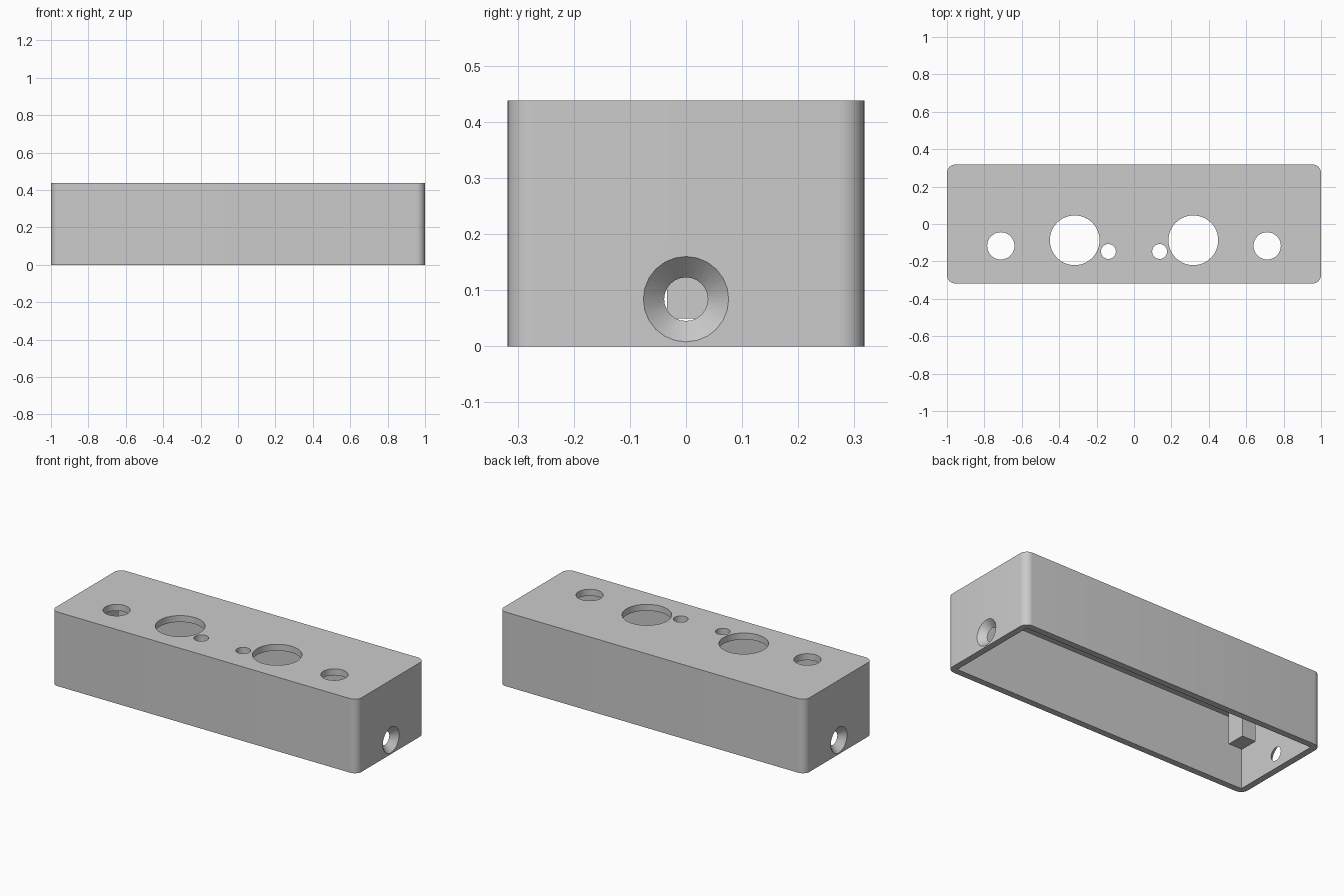
import bpy, bmesh, math
from mathutils import Matrix

cube = bpy.data.objects.get("Cube")
if cube:
    bpy.data.objects.remove(cube, do_unlink=True)

LENGTH, WIDTH, HEIGHT = 2.0, 0.636, 0.438
WALL = 0.038

grey = bpy.data.materials.new("plain grey")
grey.use_nodes = True
color = (0.6, 0.6, 0.6, 1)
grey.diffuse_color = color
grey.node_tree.nodes["Principled BSDF"].inputs["Base Color"].default_value = color


def make_object(name, bm):
    mesh = bpy.data.meshes.new(name)
    bmesh.ops.recalc_face_normals(bm, faces=bm.faces)
    bm.to_mesh(mesh)
    bm.free()
    mesh.materials.append(grey)
    obj = bpy.data.objects.new(name, mesh)
    bpy.context.collection.objects.link(obj)
    return obj


def box(name, size, center, corner=0):
    bm = bmesh.new()
    bmesh.ops.create_cube(bm, size=1, matrix=Matrix.Translation(center) @ Matrix.Diagonal((*size, 1)))
    if corner:
        upright = [e for e in bm.edges if abs(e.verts[0].co.z - e.verts[1].co.z) > 0.1]
        bmesh.ops.bevel(bm, geom=upright, offset=corner, segments=8, profile=0.5, affect='EDGES')
    return make_object(name, bm)


def cone(name, r1, r2, depth, matrix, sides):
    bm = bmesh.new()
    bmesh.ops.create_cone(bm, cap_ends=True, segments=sides, radius1=r1, radius2=r2,
                          depth=depth, matrix=matrix)
    return make_object(name, bm)


def cut(target, cutter):
    mod = target.modifiers.new(cutter.name, 'BOOLEAN')
    mod.operation = 'DIFFERENCE'
    mod.solver = 'EXACT'
    mod.object = cutter
    bpy.context.view_layer.objects.active = target
    bpy.ops.object.modifier_apply(modifier=mod.name)
    bpy.data.objects.remove(cutter, do_unlink=True)


# Rounded enclosure, hollowed from below
shell = box("enclosure_shell", (LENGTH, WIDTH, HEIGHT), (0, 0, HEIGHT / 2), corner=0.045)
cut(shell, box("cavity", (LENGTH - 2 * WALL, WIDTH - 2 * WALL, HEIGHT),
               (0, 0, HEIGHT / 2 - WALL)))

for side in (-1, 1):
    # Panel holes through the top
    for x, y, radius, sides in ((0.317, -0.087, 0.133, 48), (0.712, -0.117, 0.073, 32),
                                (0.137, -0.147, 0.04, 24)):
        cut(shell, cone("panel_hole", radius, radius, 0.2,
                        Matrix.Translation((side * x, y, HEIGHT)), sides))
    # Countersunk screw hole through each end wall
    extra = 0.002
    place = Matrix.Translation((side * (LENGTH - WALL) / 2, 0, 0.084))
    turn = Matrix.Rotation(side * math.pi / 2, 4, 'Y')
    cut(shell, cone("countersink", 0.039 - extra, 0.076 + extra, WALL + 2 * extra,
                    place @ turn, 24))

# Support post hanging from the ceiling
post_bottom, post_top = 0.05, HEIGHT - WALL + 0.005
box("support_post", (0.09, 0.11, post_top - post_bottom),
    (-0.715, 0.021, (post_bottom + post_top) / 2))

bpy.ops.object.select_all(action='DESELECT')
shell.select_set(True)
bpy.context.view_layer.objects.active = shell
bpy.ops.object.shade_smooth_by_angle(angle=math.radians(30))
